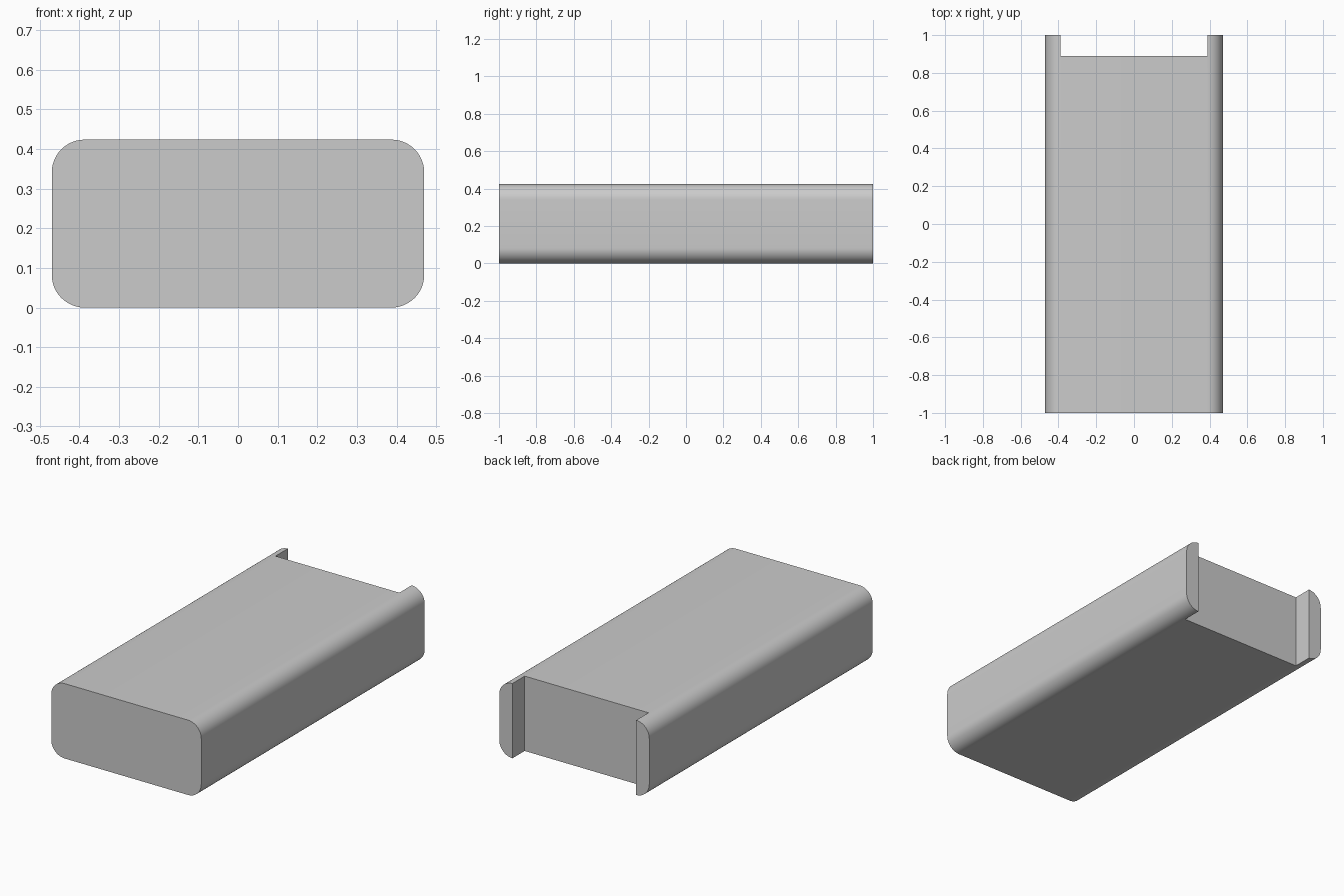
import bpy
import bmesh

WIDTH, LENGTH, HEIGHT = 0.94, 2.0, 0.424
RADIUS = 0.083
SLOT_HALF_WIDTH, SLOT_FRONT = 0.388, 0.89

cube = bpy.data.objects.get("Cube")
if cube:
    bpy.data.objects.remove(cube, do_unlink=True)

grey = bpy.data.materials.new("neutral grey")
grey.use_nodes = True
grey.diffuse_color = (0.6, 0.6, 0.6, 1)
grey.node_tree.nodes["Principled BSDF"].inputs["Base Color"].default_value = grey.diffuse_color


def box(name, low, high, radius=0):
    """Box between two corners, with its lengthwise edges optionally rounded."""
    bm = bmesh.new()
    bmesh.ops.create_cube(bm, size=1)
    for v in bm.verts:
        v.co = [(a + b) / 2 + c * (b - a) for a, b, c in zip(low, high, v.co)]
    if radius:
        long_edges = [e for e in bm.edges
                      if abs(e.verts[0].co.y - e.verts[1].co.y) > 0.1]
        bmesh.ops.bevel(bm, geom=long_edges, offset=radius, segments=12,
                        profile=0.5, affect='EDGES')
    mesh = bpy.data.meshes.new(name)
    bm.to_mesh(mesh)
    bm.free()
    obj = bpy.data.objects.new(name, mesh)
    bpy.context.collection.objects.link(obj)
    mesh.materials.append(grey)
    return obj


# Long bar with rounded lengthwise edges
body = box("rounded_body", (-WIDTH / 2, -LENGTH / 2, 0),
           (WIDTH / 2, LENGTH / 2, HEIGHT), RADIUS)

# Open slot across the back, leaving a lip on each side
cutter = box("slot_cutter", (-SLOT_HALF_WIDTH, SLOT_FRONT, -0.1),
             (SLOT_HALF_WIDTH, LENGTH, HEIGHT + 0.1))
cutter.hide_render = True

slot = body.modifiers.new("back slot", 'BOOLEAN')
slot.operation = 'DIFFERENCE'
slot.solver = 'EXACT'
slot.object = cutter

bpy.ops.object.select_all(action='DESELECT')
body.select_set(True)
bpy.context.view_layer.objects.active = body
bpy.ops.object.modifier_apply(modifier=slot.name)
bpy.data.objects.remove(cutter, do_unlink=True)
bpy.ops.object.shade_smooth_by_angle()
